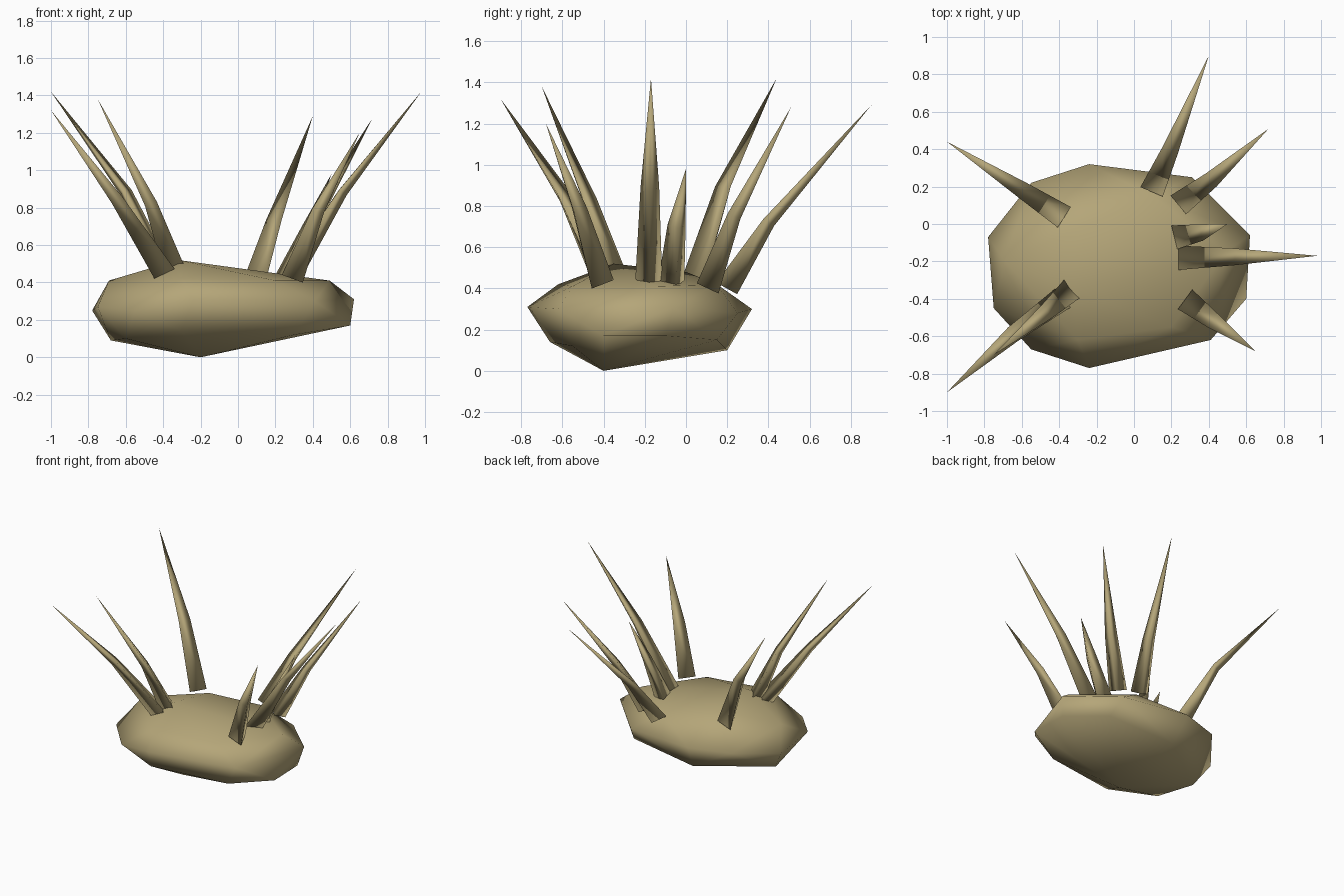
import bpy
import bmesh
from mathutils import Vector

default = bpy.data.objects.get("Cube")
if default:
    bpy.data.objects.remove(default, do_unlink=True)

# Single sandy colour
SAND = (0.46, 0.38, 0.19, 1)
sand = bpy.data.materials.new("sand_tan")
sand.use_nodes = True
sand.diffuse_color = SAND
sand.node_tree.nodes["Principled BSDF"].inputs["Base Color"].default_value = SAND
sand.node_tree.nodes["Principled BSDF"].inputs["Roughness"].default_value = 0.8


def finish(bm, name):
    bmesh.ops.recalc_face_normals(bm, faces=bm.faces)
    for face in bm.faces:
        face.smooth = True
    mesh = bpy.data.meshes.new(name)
    bm.to_mesh(mesh)
    bm.free()
    mesh.materials.append(sand)
    obj = bpy.data.objects.new(name, mesh)
    bpy.context.collection.objects.link(obj)
    return obj


# Rock: convex boulder spanned by a rim, a crown and an underside
rim = [(-.78, -.07, .25), (-.55, .22, .3), (-.24, .32, .3), (.31, .25, .28),
       (.62, -.06, .31), (.6, -.4, .17), (.41, -.62, .3), (-.24, -.77, .31),
       (-.55, -.67, .25), (-.75, -.45, .27)]
crown = [(-.69, -.2, .41), (-.32, -.35, .52), (-.25, 0, .48), (.49, -.15, .41),
         (.2, -.55, .41), (-.3, -.62, .42), (.1, .15, .42)]
underside = [(-.2, -.4, 0), (-.68, -.15, .09), (-.2, .2, .1), (.59, -.1, .17),
             (.3, -.55, .12), (-.3, -.66, .14), (-.6, -.45, .1), (.35, .15, .15)]
bm = bmesh.new()
for point in rim + crown + underside:
    bm.verts.new(point)
hull = bmesh.ops.convex_hull(bm, input=bm.verts)
loose = [v for v in bm.verts if not v.link_faces]
bmesh.ops.delete(bm, geom=loose, context="VERTS")
finish(bm, "rock")


# Blade: three-sided spike with a bend, its ridge turned outward
def blade(name, base, middle, tip):
    base, middle, tip = Vector(base), Vector(middle), Vector(tip)
    side = Vector((0, 0, 1)).cross(tip - base).normalized()
    bm = bmesh.new()
    rings = []
    for centre, axis, width, depth in ((base, middle - base, .13, .1),
                                       (middle, tip - base, .09, .05)):
        out = side.cross(axis.normalized())
        corners = (centre - side * width / 2 - out * depth / 2,
                   centre + side * width / 2 - out * depth / 2,
                   centre + out * depth / 2)
        rings.append([bm.verts.new(c) for c in corners])
    point = bm.verts.new(tip)
    low, high = rings
    bm.faces.new(low)
    for i in range(3):
        j = (i + 1) % 3
        bm.faces.new((low[i], low[j], high[j], high[i]))
        bm.faces.new((high[i], high[j], point))
    finish(bm, name)


blades = {
    "right_back_blade": ((-.41, .06, .43), (-.61, .19, .88), (-1, .44, 1.42)),
    "right_front_blade": ((-.41, -.42, .44), (-.66, -.6, .84), (-1, -.9, 1.32)),
    "right_inner_blade": ((-.36, -.37, .46), (-.48, -.48, .82), (-.75, -.7, 1.38)),
    "back_blade": ((.11, .21, .4), (.2, .41, .72), (.4, .9, 1.29)),
    "left_back_blade": ((.27, .13, .4), (.43, .25, .75), (.72, .51, 1.28)),
    "left_short_blade": ((.26, -.06, .42), (.38, -.04, .7), (.5, 0, .98)),
    "left_blade": ((.28, -.18, .42), (.56, -.175, .88), (.98, -.17, 1.42)),
    "left_front_blade": ((.31, -.43, .42), (.44, -.53, .78), (.65, -.68, 1.2)),
}
for name, points in blades.items():
    blade(name, *points)
